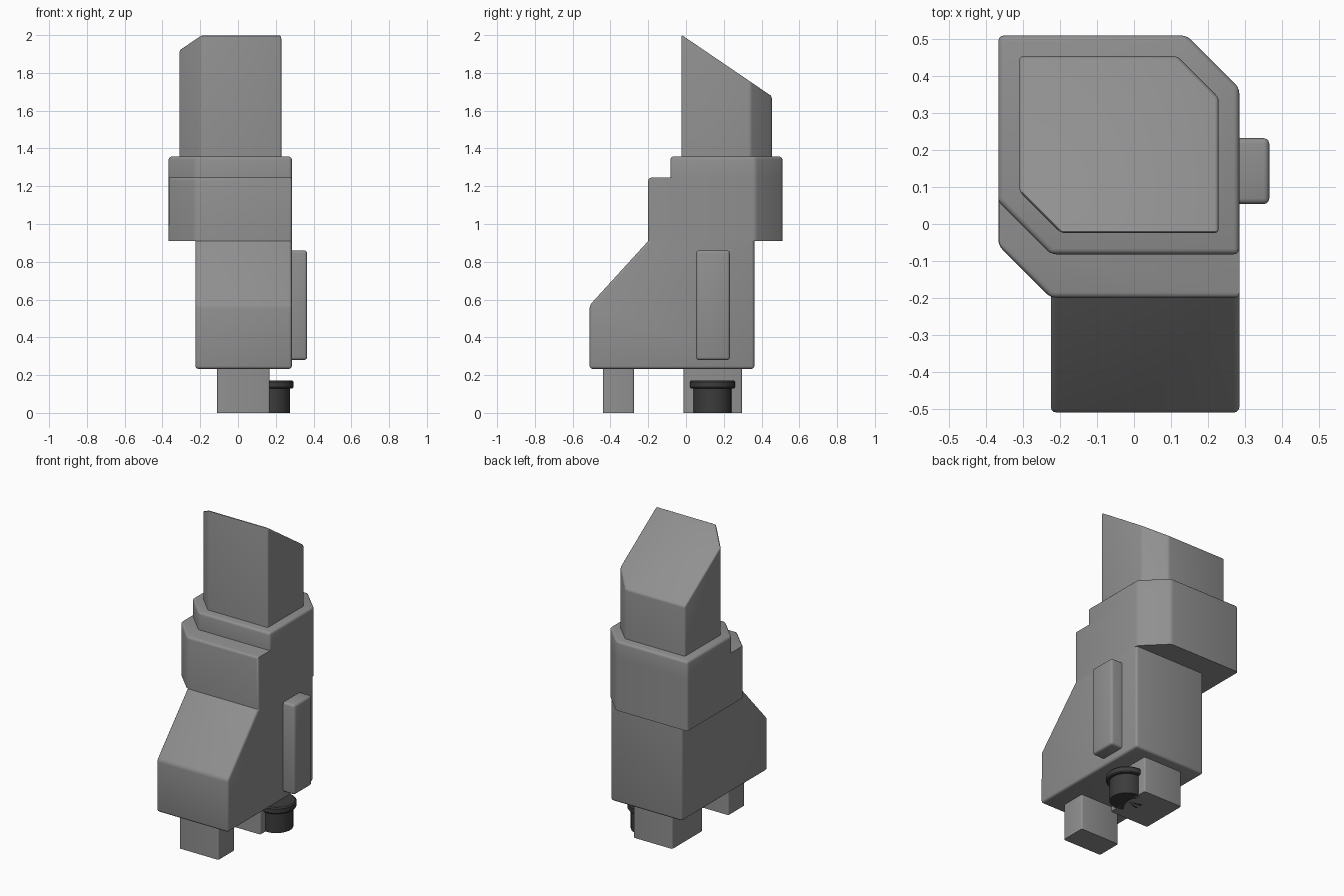
import bpy, bmesh, math
from mathutils import Vector

if "Cube" in bpy.data.objects:
    bpy.data.objects.remove(bpy.data.objects["Cube"])


def material(name, value):
    mat = bpy.data.materials.new(name)
    mat.diffuse_color = (value, value, value, 1)
    mat.use_nodes = True
    mat.node_tree.nodes["Principled BSDF"].inputs["Base Color"].default_value = mat.diffuse_color
    return mat


mid_grey = material("mid_grey", 0.28)
dark_grey = material("dark_grey", 0.045)


def finish(name, bm, mat=mid_grey):
    bmesh.ops.recalc_face_normals(bm, faces=bm.faces)
    me = bpy.data.meshes.new(name)
    bm.to_mesh(me)
    bm.free()
    me.materials.append(mat)
    ob = bpy.data.objects.new(name, me)
    bpy.context.collection.objects.link(ob)
    bpy.ops.object.select_all(action='DESELECT')
    ob.select_set(True)
    bpy.context.view_layer.objects.active = ob
    bpy.ops.object.shade_smooth_by_angle(angle=math.radians(35))
    return ob


def prism(name, outline, a, b, axis='z', width=0.015, rounded=lambda m: True, top=None):
    """Extrude an outline (xy for axis z, yz for axis x) and round chosen edges."""
    bm = bmesh.new()
    place = (lambda p, h: (p[0], p[1], h)) if axis == 'z' else (lambda p, h: (h, p[0], p[1]))
    base = bm.faces.new([bm.verts.new(place(p, a)) for p in outline])
    ext = bmesh.ops.extrude_face_region(bm, geom=[base], use_keep_orig=True)
    for v in [g for g in ext['geom'] if isinstance(g, bmesh.types.BMVert)]:
        if axis == 'z':
            v.co.z = top(v.co) if top else b
        else:
            v.co.x = b
    bmesh.ops.recalc_face_normals(bm, faces=bm.faces)
    edges = [e for e in bm.edges if rounded((e.verts[0].co + e.verts[1].co) / 2)]
    bmesh.ops.bevel(bm, geom=edges, offset=width, offset_type='OFFSET', segments=3,
                    profile=0.5, affect='EDGES', clamp_overlap=True)
    return finish(name, bm)


def clipped(x0, x1, y0, y1, c):
    """Rectangle with its front-left and back-right corners cut off."""
    return [(x0 + c, y0), (x1, y0), (x1, y1 - c), (x1 - c, y1), (x0, y1), (x0, y0 + c)]


def rect(x0, x1, y0, y1):
    return [(x0, y0), (x1, y0), (x1, y1), (x0, y1)]


# Lower body with sloped front
prism("lower_body", [(-0.51, 0.233), (0.362, 0.233), (0.362, 0.91), (-0.20, 0.91), (-0.51, 0.57)],
      -0.225, 0.285, axis='x', rounded=lambda m: m.z < 0.90)

# Wider upper housing and its stepped tier
prism("upper_housing", clipped(-0.367, 0.285, -0.20, 0.51, 0.142), 0.91, 1.245,
      rounded=lambda m: 1.0 < m.z < 1.2 or (m.z > 1.2 and m.y < 0))
prism("upper_tier", clipped(-0.367, 0.285, -0.082, 0.51, 0.142), 1.245, 1.357,
      rounded=lambda m: m.z > 1.25)

# Chimney with slanted top
prism("slanted_chimney", clipped(-0.31, 0.229, -0.024, 0.454, 0.112), 1.35, 2.0,
      width=0.01, rounded=lambda m: m.z > 1.4,
      top=lambda co: 2.0 - 0.68 * (co.y + 0.022))

# Raised panel on the right side
prism("side_panel", rect(0.27, 0.366, 0.054, 0.232), 0.28, 0.86,
      rounded=lambda m: m.x > 0.29)

# Two feet
for name, y0, y1 in (("front_foot", -0.44, -0.275), ("back_foot", -0.012, 0.297)):
    prism(name, rect(-0.11, 0.168, y0, y1), 0.0, 0.24, width=0.01,
          rounded=lambda m: 0.05 < m.z < 0.2)

# Dark round knob set in the side of the back foot
bm = bmesh.new()
profile = [(0, 0), (0.1, 0), (0.1, 0.13), (0.114, 0.13), (0.119, 0.136),
           (0.119, 0.164), (0.112, 0.172), (0, 0.172)]
vs = [bm.verts.new((0.175 + r, 0.14, z)) for r, z in profile]
es = [bm.edges.new(p) for p in zip(vs, vs[1:])]
bmesh.ops.spin(bm, geom=vs + es, cent=(0.175, 0.14, 0), axis=Vector((0, 0, 1)),
               angle=2 * math.pi, steps=32)
bmesh.ops.remove_doubles(bm, verts=bm.verts, dist=0.0005)
finish("foot_knob", bm, dark_grey)
